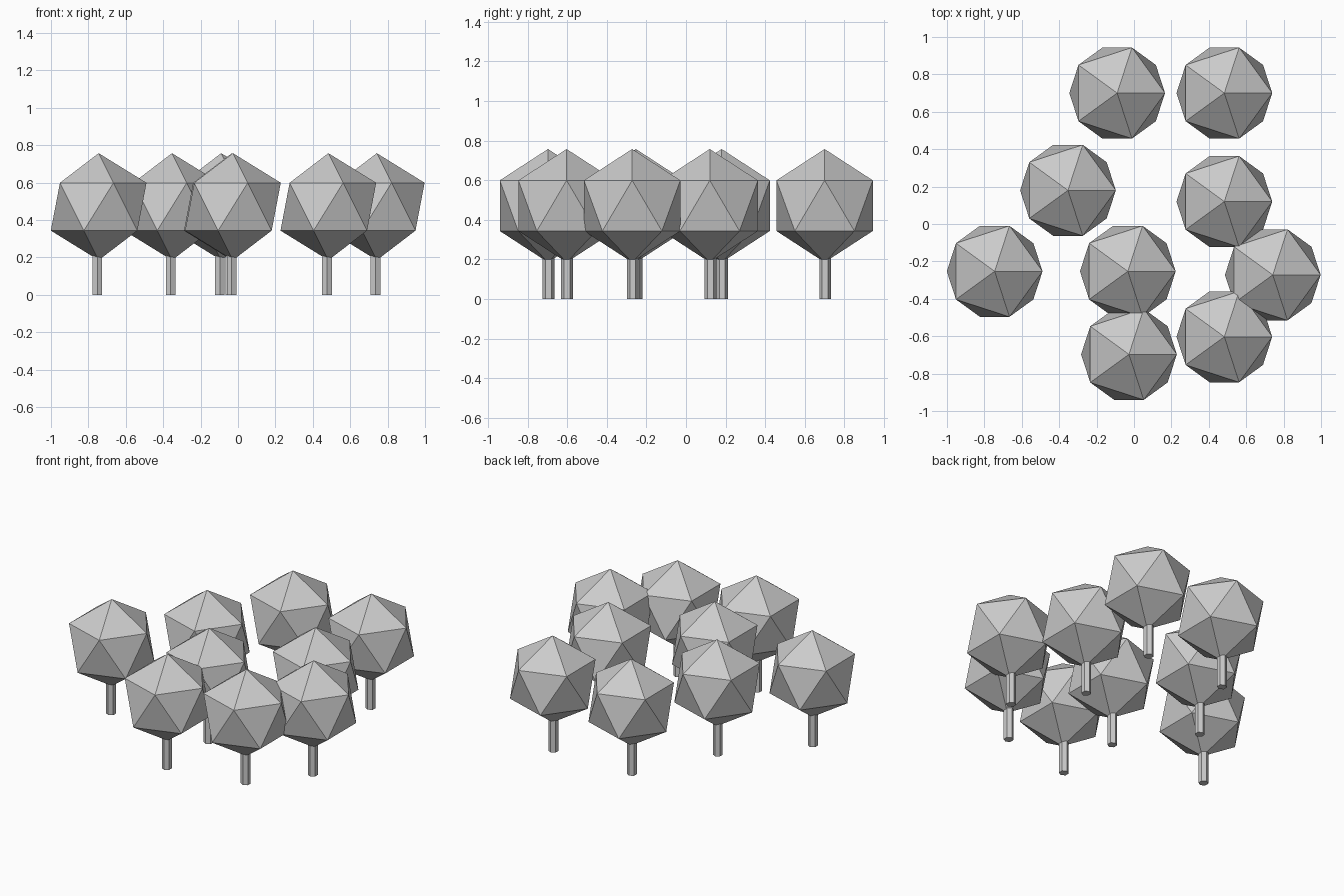
import bpy

cube = bpy.data.objects.get("Cube")
if cube:
    bpy.data.objects.remove(cube, do_unlink=True)

# Single plain colour
grey = bpy.data.materials.new("plain grey")
grey.use_nodes = True
grey.diffuse_color = (0.6, 0.6, 0.6, 1)
grey.node_tree.nodes["Principled BSDF"].inputs["Base Color"].default_value = (0.6, 0.6, 0.6, 1)

CROWN_RADIUS = 0.286
CROWN_HEIGHT = 0.471
TRUNK_HEIGHT = 0.24


def finish(name):
    obj = bpy.context.object
    obj.name = name
    obj.data.materials.append(grey)


def add_tree(number, x, y):
    # Faceted crown
    bpy.ops.mesh.primitive_ico_sphere_add(
        subdivisions=1, radius=CROWN_RADIUS, location=(x, y, CROWN_HEIGHT))
    finish(f"crown_{number}")
    # Six-sided trunk, its top buried in the crown
    bpy.ops.mesh.primitive_cylinder_add(
        vertices=6, radius=0.03, depth=TRUNK_HEIGHT,
        location=(x - 0.007, y + 0.003, TRUNK_HEIGHT / 2))
    finish(f"trunk_{number}")


# Grove layout
positions = [
    (-0.09, 0.70), (0.483, 0.70),
    (-0.353, 0.18), (0.483, 0.12),
    (-0.745, -0.253), (-0.033, -0.253), (0.742, -0.272),
    (0.483, -0.603), (-0.027, -0.697),
]
for number, (x, y) in enumerate(positions, 1):
    add_tree(number, x, y)
